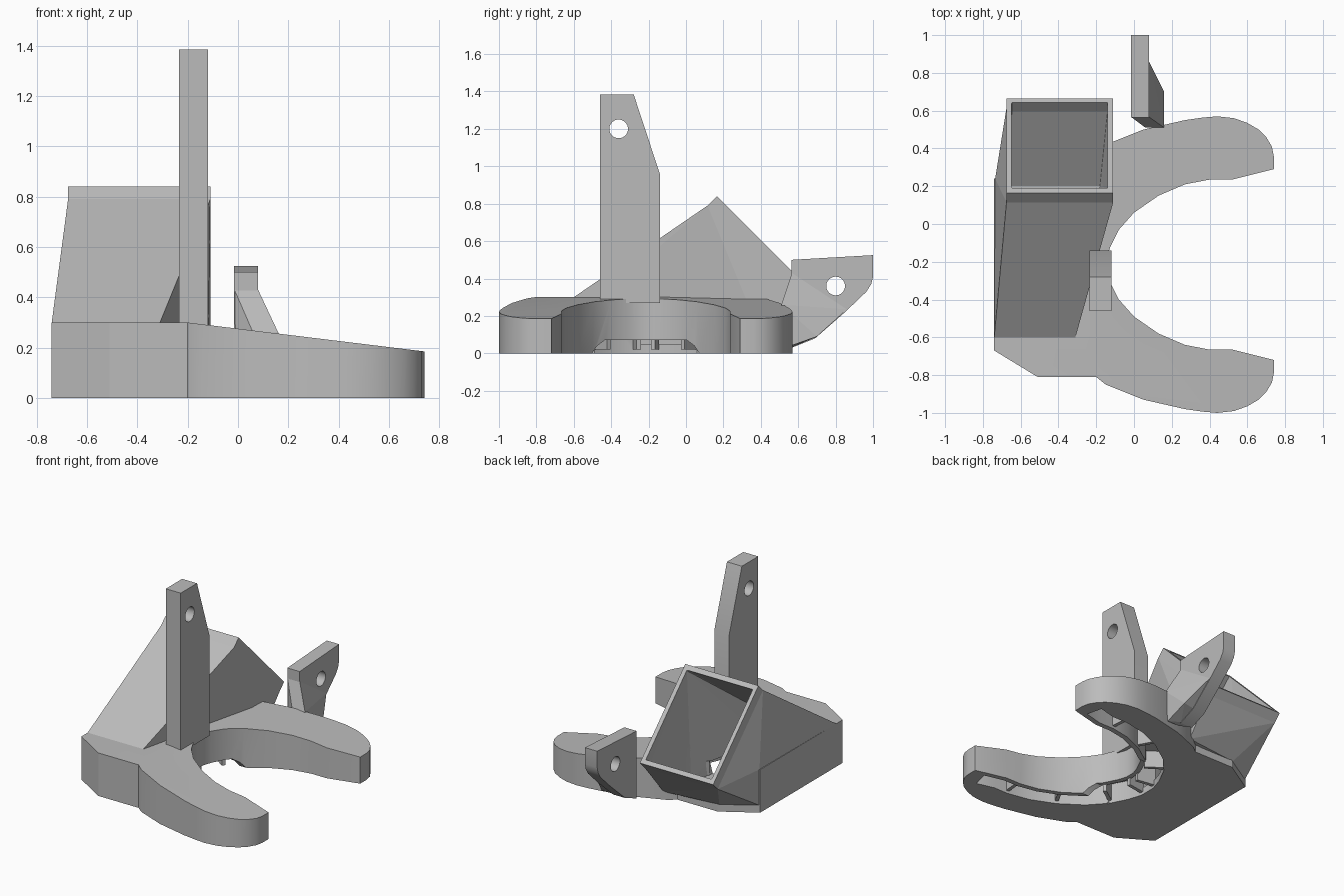
import bpy, bmesh, math
from mathutils import Vector

if "Cube" in bpy.data.objects:
    bpy.data.objects.remove(bpy.data.objects["Cube"])

grey = bpy.data.materials.new("plain grey")
grey.use_nodes = True
COLOUR = (0.5, 0.5, 0.5, 1)
grey.diffuse_color = COLOUR
grey.node_tree.nodes["Principled BSDF"].inputs["Base Color"].default_value = COLOUR

MID = -0.215  # y of the fork's mirror plane


def finish(bm, name):
    bmesh.ops.recalc_face_normals(bm, faces=bm.faces)
    mesh = bpy.data.meshes.new(name)
    bm.to_mesh(mesh)
    bm.free()
    mesh.materials.append(grey)
    ob = bpy.data.objects.new(name, mesh)
    bpy.context.collection.objects.link(ob)
    return ob


def prism_bm(points, offset):
    bm = bmesh.new()
    face = bm.faces.new([bm.verts.new(p) for p in points])
    ext = bmesh.ops.extrude_face_region(bm, geom=[face])
    moved = [v for v in ext["geom"] if isinstance(v, bmesh.types.BMVert)]
    bmesh.ops.translate(bm, verts=moved, vec=offset)
    if not any(f for f in bm.faces if set(f.verts) == set(face.verts)):
        bm.faces.new(face.verts)
    return bm


def side_prism(name, profile, x0, x1):
    return finish(prism_bm([(x0, y, z) for y, z in profile], (x1 - x0, 0, 0)), name)


def hull(name, points):
    bm = bmesh.new()
    for p in points:
        bm.verts.new(p)
    res = bmesh.ops.convex_hull(bm, input=bm.verts)
    loose = {g for g in res["geom_interior"] if isinstance(g, bmesh.types.BMVert)}
    bmesh.ops.delete(bm, geom=list(loose), context="VERTS")
    bmesh.ops.dissolve_limit(bm, angle_limit=0.01, verts=bm.verts, edges=bm.edges)
    return finish(bm, name)


def cut(ob, *cutters):
    for c in cutters:
        c.hide_render = True
        mod = ob.modifiers.new("cut", "BOOLEAN")
        mod.operation = "DIFFERENCE"
        mod.solver = "EXACT"
        mod.object = c
        bpy.context.view_layer.objects.active = ob
        bpy.ops.object.modifier_apply(modifier=mod.name)


def pin_hole(y, z):
    ring = [(y + 0.05 * math.cos(a), z + 0.05 * math.sin(a))
            for a in (i * math.tau / 32 for i in range(32))]
    return side_prism("hole_cutter", ring, -0.5, 0.5)


def mirrored(half):
    return half + [(x, 2 * MID - y) for x, y in reversed(half)]


# Fork-shaped base: flat at the back, arms sloping down to the tips
outer = [(-0.74, -0.67), (-0.51, -0.81), (-0.2, -0.81), (-0.15, -0.85), (0.05, -0.93),
         (0.27, -0.98), (0.36, -0.993), (0.44, -1.0), (0.53, -0.99), (0.6, -0.965),
         (0.66, -0.93), (0.7, -0.89), (0.73, -0.84), (0.74, -0.79)]
inner = [(0.74, -0.72), (0.52, -0.665), (0.4, -0.665), (0.27, -0.64), (0.13, -0.58),
         (0.0, -0.49), (-0.08, -0.4), (-0.125, -0.31), (-0.145, -0.25)]
bm = prism_bm([(x, y, 0) for x, y in mirrored(outer + inner)], (0, 0, 0.3))
bmesh.ops.bisect_plane(bm, geom=bm.verts[:] + bm.edges[:] + bm.faces[:],
                       plane_co=(-0.2, 0, 0), plane_no=(1, 0, 0), dist=0.001)
for v in bm.verts:
    if v.co.z > 0.2 and v.co.x > -0.2:
        v.co.z -= (v.co.x + 0.2) * 0.122
base = finish(bm, "fork_base")

# Air slot under the inner edge of the fork
arc = [Vector(p) for p in mirrored([(0.66, -0.7)] + inner[1:])]


def offset_arc(d):
    out = []
    for i, p in enumerate(arc):
        t = arc[min(i + 1, len(arc) - 1)] - arc[max(i - 1, 0)]
        out.append(p + d * Vector((-t.y, t.x)).normalized() * -1)
    return out


def away(d):
    a = offset_arc(d)
    return a if a[3].y < arc[3].y else offset_arc(-d)


near, far = away(0.035), away(0.15)
slot = finish(prism_bm([(p.x, p.y, -0.05) for p in near + far[::-1]], (0, 0, 0.19)),
              "slot_cutter")
notch = side_prism("notch_cutter", [(MID + s * w, z) for s, w, z in
                   ((-1, 0.3, -0.02), (-1, 0.26, 0.04), (-1, 0.22, 0.07),
                    (1, 0.22, 0.07), (1, 0.26, 0.04), (1, 0.3, -0.02))], -0.2, 0.1)

# Slanted intake duct with a rectangular collar
XL, XR = -0.675, -0.11


def pair(y, z, x0=XL, x1=XR):
    return [(x0, y, z), (x1, y, z)]


duct = hull("intake_duct", pair(-0.6, 0.3, -0.74, -0.31) + pair(-0.58, 0.2, -0.735, -0.31)
            + pair(0.115, 0.79) + pair(0.615, 0.29)
            + [(-0.735, 0.24, 0.3), (-0.735, 0.24, 0.05), (-0.52, 0.375, 0.05),
               (-0.12, 0.42, 0.05)])
collar = side_prism("intake_collar", [(0.115, 0.79), (0.165, 0.84), (0.665, 0.34),
                                      (0.615, 0.29)], XL, XR)
cavity = hull("cavity_cutter", pair(0.215, 0.835, -0.645, -0.14)
              + pair(0.665, 0.385, -0.645, -0.14) + pair(0.19, 0.81, -0.645, -0.14)
              + pair(0.595, 0.315, -0.645, -0.14) + pair(-0.5, 0.27, -0.7, -0.34)
              + pair(-0.5, 0.05, -0.7, -0.34) + pair(0.2, 0.05, -0.7, -0.18))
cut(base, slot, notch, cavity)
cut(duct, cavity, slot)
cut(collar, cavity)

# Ribs dividing the slot
for i in (2, 4, 6, 8, 9, 11, 13, 15):
    a, b = near[i] - (near[i] - far[i]) * -0.1, far[i] + (far[i] - near[i]) * 0.1
    side = Vector((-(b - a).y, (b - a).x)).normalized() * 0.012
    quad = [a + side, b + side, b - side, a - side]
    finish(prism_bm([(p.x, p.y, 0.02) for p in quad], (0, 0, 0.13)), "slot_rib")

# Tall mounting post
post = side_prism("mounting_post", [(-0.46, 0.27), (-0.46, 1.385), (-0.28, 1.385),
                                    (-0.14, 0.96), (-0.14, 0.27)], -0.235, -0.12)
post_hole = pin_hole(-0.36, 1.2)
cut(post, post_hole)

# Rear bracket and the foot that joins it to the arm
bracket = side_prism("rear_bracket", [(0.565, 0.5), (1, 0.525), (1, 0.41), (0.99, 0.37),
                     (0.965, 0.33), (0.85, 0.22), (0.69, 0.08), (0.565, 0.03)], -0.015, 0.08)
bracket_hole = pin_hole(0.8, 0.36)
cut(bracket, bracket_hole)
foot = hull("bracket_foot", pair(0.566, 0.43, -0.014, 0.08) + pair(0.51, 0.26, 0.06, 0.16)
            + pair(0.53, 0.03, 0.06, 0.16) + pair(0.57, 0.035, -0.014, 0.08)
            + [(0.16, 0.7, 0.09), (0.08, 0.86, 0.235), (0.08, 0.69, 0.085)])
cut(foot, slot, bracket_hole)

for helper in (slot, notch, cavity, post_hole, bracket_hole):
    bpy.data.objects.remove(helper)

# Smooth the curved walls, keep the edges crisp
bpy.ops.object.select_all(action="DESELECT")
for ob in (base, post, bracket):
    ob.select_set(True)
bpy.context.view_layer.objects.active = base
bpy.ops.object.shade_smooth_by_angle(angle=math.radians(30))
